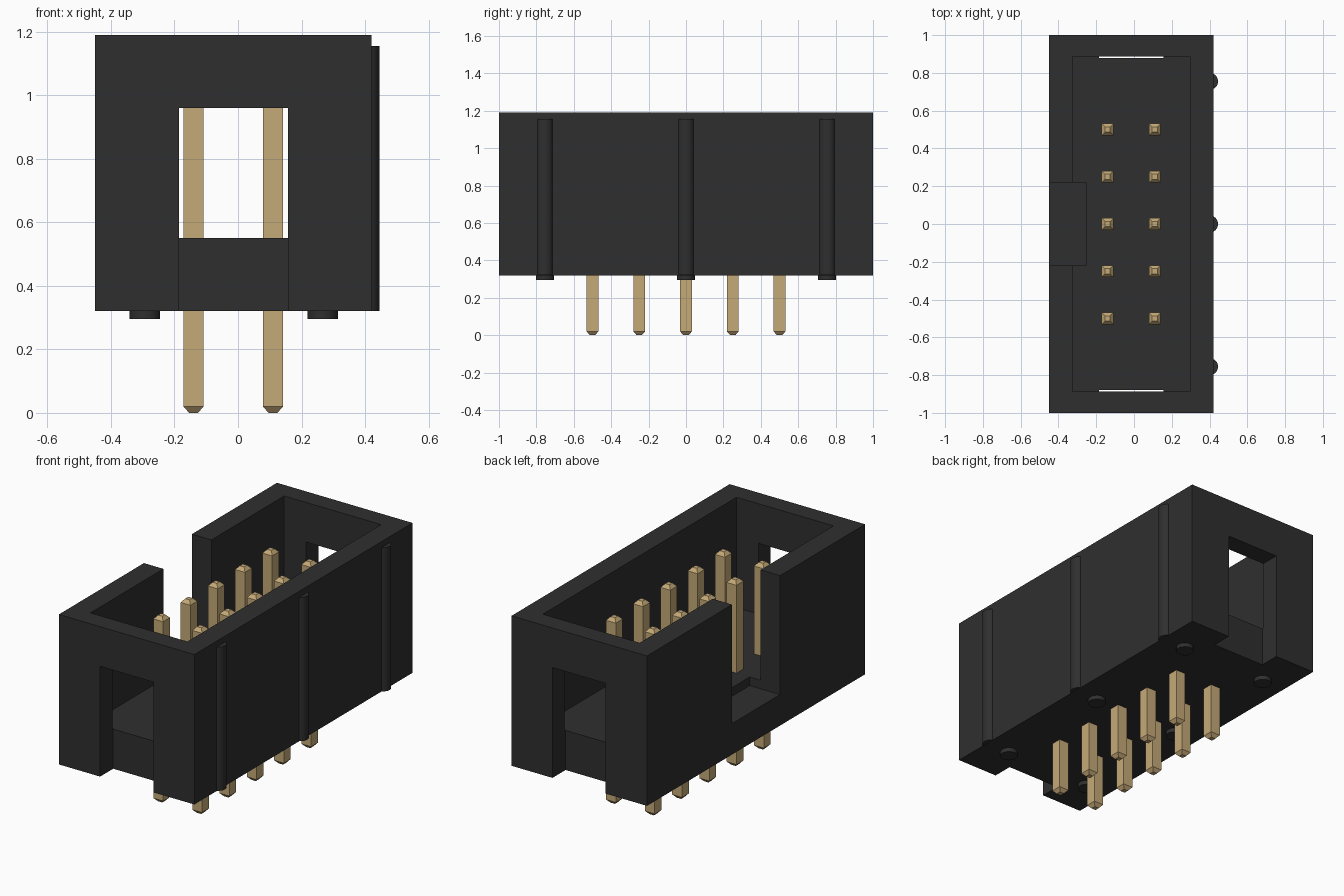
import bpy, bmesh, math
from mathutils import Matrix

cube = bpy.data.objects.get("Cube")
if cube:
    bpy.data.objects.remove(cube, do_unlink=True)


def material(name, rgb):
    m = bpy.data.materials.new(name)
    m.use_nodes = True
    m.diffuse_color = (*rgb, 1)
    bsdf = m.node_tree.nodes["Principled BSDF"]
    bsdf.inputs["Base Color"].default_value = (*rgb, 1)
    bsdf.inputs["Roughness"].default_value = 0.6
    return m


BLACK = material("black plastic", (0.028, 0.028, 0.028))
GOLD = material("pale gold", (0.56, 0.40, 0.185))


def make_object(name, bm, mat):
    me = bpy.data.meshes.new(name)
    bmesh.ops.recalc_face_normals(bm, faces=bm.faces)
    bm.to_mesh(me)
    bm.free()
    ob = bpy.data.objects.new(name, me)
    me.materials.append(mat)
    bpy.context.collection.objects.link(ob)
    return ob


def box(name, x, y, z, mat=BLACK):
    bm = bmesh.new()
    size = [b - a for a, b in (x, y, z)]
    mid = [(a + b) / 2 for a, b in (x, y, z)]
    bmesh.ops.create_cube(bm, size=1, matrix=Matrix.Translation(mid) @ Matrix.Diagonal((*size, 1)))
    return make_object(name, bm, mat)


def cylinder(name, x, y, z0, z1, r):
    bm = bmesh.new()
    bmesh.ops.create_cone(bm, cap_ends=True, segments=32, radius1=r, radius2=r, depth=z1 - z0,
                          matrix=Matrix.Translation((x, y, (z0 + z1) / 2)))
    ob = make_object(name, bm, BLACK)
    bpy.ops.object.select_all(action='DESELECT')
    bpy.context.view_layer.objects.active = ob
    ob.select_set(True)
    bpy.ops.object.shade_smooth_by_angle(angle=math.radians(40))
    return ob


def cut(target, cutter):
    mod = target.modifiers.new("cut", 'BOOLEAN')
    mod.operation = 'DIFFERENCE'
    mod.solver = 'EXACT'
    mod.object = cutter
    bpy.context.view_layer.objects.active = target
    bpy.ops.object.modifier_apply(modifier=mod.name)
    bpy.data.objects.remove(cutter, do_unlink=True)


# Housing: open-topped box with end windows and a key notch in the side wall
housing = box("housing", (-0.45, 0.42), (-1, 1), (0.32, 1.19))
cut(housing, box("cavity_cutter", (-0.325, 0.297), (-0.888, 0.888), (0.55, 1.4)))
for y in ((-1.2, -0.88), (0.88, 1.2)):
    cut(housing, box("end_window_cutter", (-0.185, 0.157), y, (0.1, 0.96)))
cut(housing, box("key_notch_cutter", (-0.6, -0.255), (-0.22, 0.22), (0.50, 1.4)))

# Round ribs on the side wall and standoff feet under the floor
for i, y in enumerate((-0.755, 0, 0.755), 1):
    cylinder(f"side_rib_{i}", 0.40, y, 0.321, 1.155, 0.045)
    for side, x in (("left", 0.267), ("right", -0.293)):
        cylinder(f"{side}_foot_{i}", x, y, 0.295, 0.36, 0.048)


# Square pins with tapered ends
def pin(name, x, y):
    bm = bmesh.new()
    rings = []
    for z, h in ((0, 0.014), (0.02, 0.0315), (1.06, 0.0315), (1.08, 0.014)):
        rings.append([bm.verts.new((x + sx * h, y + sy * h, z))
                      for sx, sy in ((-1, -1), (1, -1), (1, 1), (-1, 1))])
    for a, b in zip(rings, rings[1:]):
        for k in range(4):
            n = (k + 1) % 4
            bm.faces.new((a[k], a[n], b[n], b[k]))
    bm.faces.new(rings[0][::-1])
    bm.faces.new(rings[-1])
    make_object(name, bm, GOLD)


for row, x in (("left", 0.11), ("right", -0.14)):
    for i in range(5):
        pin(f"{row}_pin_{i + 1}", x, -0.5 + 0.25 * i)
